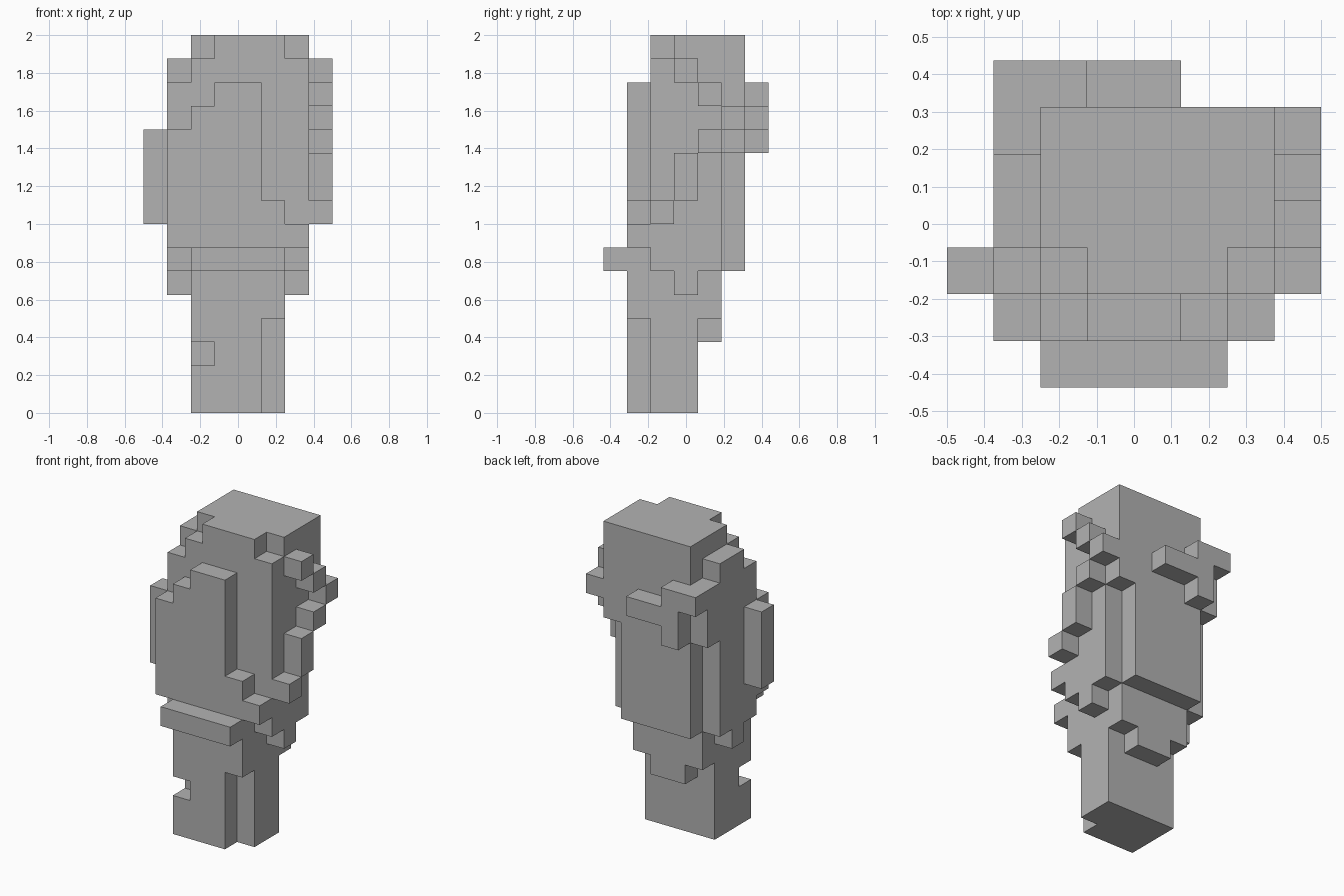
import bpy
import bmesh
from itertools import product
from mathutils import Vector

# Remove the default cube
cube = bpy.data.objects.get("Cube")
if cube:
    bpy.data.objects.remove(cube, do_unlink=True)

CELL = 0.125
ORIGIN = Vector((-0.5, -0.4375, 0.0))

# The single flat colour
grey = bpy.data.materials.new("plain_grey")
grey.use_nodes = True
colour = (0.448, 0.448, 0.448, 1.0)
grey.diffuse_color = colour
shader = next(n for n in grey.node_tree.nodes if n.type == "BSDF_PRINCIPLED")
shader.inputs["Base Color"].default_value = colour


def block(columns, depths, heights):
    """Cells filled by a block; each argument is an inclusive span or one index."""
    spans = [(s, s) if isinstance(s, int) else s for s in (columns, depths, heights)]
    return set(product(*(range(low, high + 1) for low, high in spans)))


parts = {}

# Leg: square post with a missing front corner and a small notch
leg = block((2, 5), (1, 3), (0, 5)) | block((2, 5), 4, (4, 5)) | block((3, 4), 4, 3)
parts["leg"] = leg - block(5, 1, (0, 3)) - block(2, 1, 2)

# Body core: rises from the belt to the crown
parts["body_core"] = (block((2, 5), (2, 5), (6, 14))
                      | block((2, 6), (3, 5), 15)
                      | block((3, 5), 2, 15))

# Side walls: the right one stops lower at the top
right_wall = block(1, (2, 4), (6, 13)) | block(1, (3, 4), 14) | block(1, 5, (11, 13))
left_wall = block(6, (2, 4), (6, 14)) | block(6, 5, (11, 14))
parts["right_wall"] = right_wall | block(1, 3, 5)
parts["left_wall"] = left_wall | block(6, 3, 5)

# Front plate: columns of different heights above one straight lower edge
parts["front_plate"] = set()
for column, top in zip(range(1, 7), (11, 12, 13, 13, 8, 7)):
    parts["front_plate"] |= block(column, 1, (7, top))

# Belt across the front
parts["belt"] = block((2, 5), (0, 1), 6)

# Flat panel on the right side
parts["right_panel"] = block(0, 2, (8, 11))

# Curved trim on the left side, one cell deep at each height
parts["left_trim"] = set()
for height, depth in enumerate((2, 3, 3, 4, 5, 4, 3), start=8):
    parts["left_trim"] |= block(7, depth, height)

# Branching ridge on the back
parts["back_ridge"] = block((1, 2), 6, 13) | block((2, 4), 6, 12) | block(2, 6, 11)

filled = set().union(*parts.values())


def build_part(name, cells):
    """Make the outer skin of the cells, leaving out faces hidden by other cells."""
    bm = bmesh.new()
    for cell in sorted(cells):
        for axis, side in product(range(3), (0, 1)):
            neighbour = list(cell)
            neighbour[axis] += 2 * side - 1
            if tuple(neighbour) in filled:
                continue
            across, up = (axis + 1) % 3, (axis + 2) % 3
            corners = []
            for a, b in ((0, 0), (1, 0), (1, 1), (0, 1)):
                corner = Vector(cell)
                corner[axis] += side
                corner[across] += a
                corner[up] += b
                corners.append(bm.verts.new(ORIGIN + corner * CELL))
            bm.faces.new(corners if side else corners[::-1])
    bmesh.ops.remove_doubles(bm, verts=bm.verts, dist=CELL / 100)
    bmesh.ops.dissolve_limit(bm, angle_limit=0.01, verts=bm.verts, edges=bm.edges)
    mesh = bpy.data.meshes.new(name)
    bm.to_mesh(mesh)
    bm.free()
    mesh.materials.append(grey)
    bpy.context.collection.objects.link(bpy.data.objects.new(name, mesh))


for part_name, part_cells in parts.items():
    build_part(part_name, part_cells)
